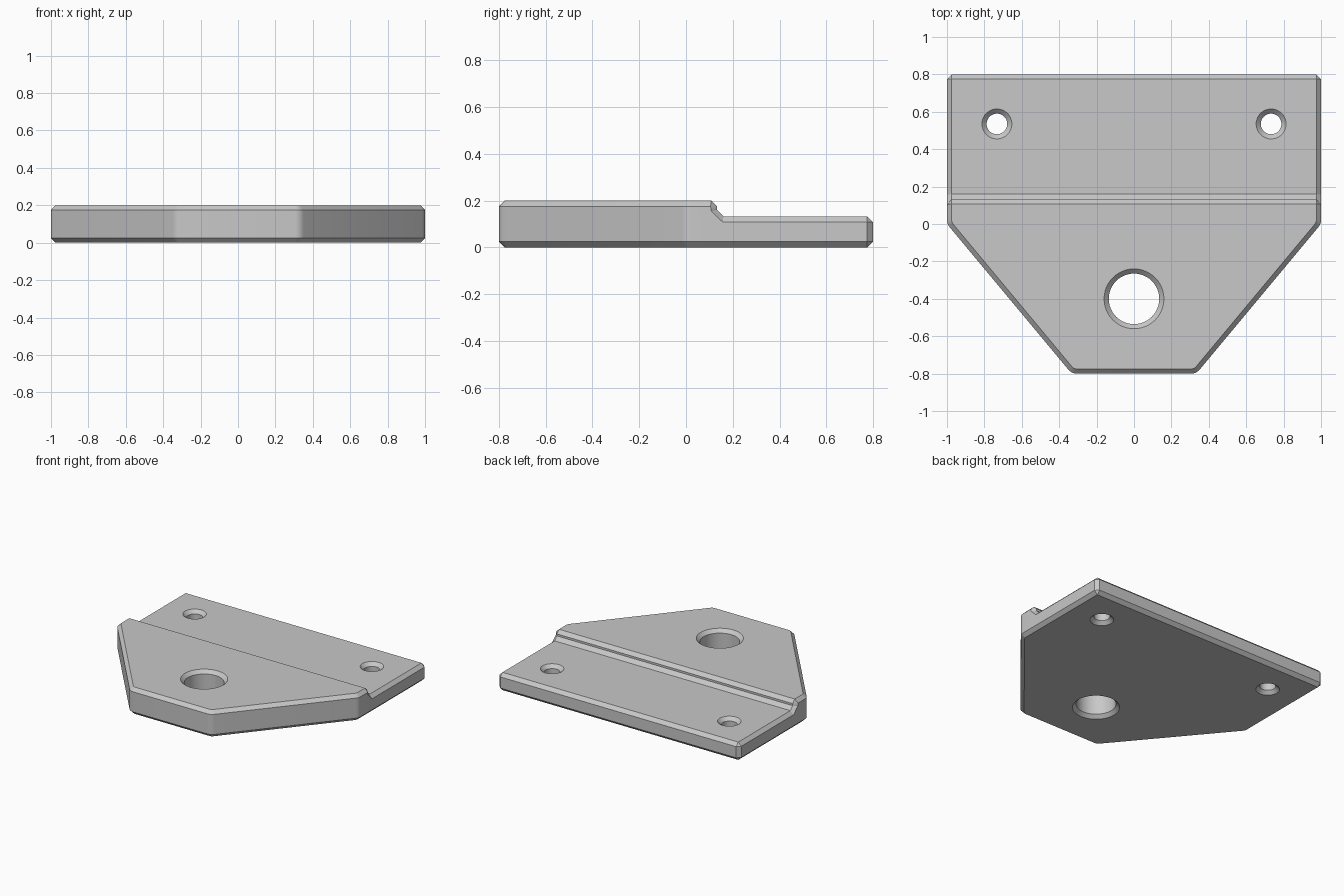
import bpy, bmesh, math

if "Cube" in bpy.data.objects:
    bpy.data.objects.remove(bpy.data.objects["Cube"])

C = 0.025          # chamfer size
R = 0.06           # corner rounding
HIGH, LOW = 0.2, 0.133

grey = bpy.data.materials.new("light grey")
grey.diffuse_color = (0.58, 0.58, 0.58, 1)
grey.use_nodes = True
grey.node_tree.nodes["Principled BSDF"].inputs["Base Color"].default_value = grey.diffuse_color


def make_object(name, bm):
    bmesh.ops.remove_doubles(bm, verts=bm.verts, dist=1e-5)
    bmesh.ops.recalc_face_normals(bm, faces=bm.faces)
    mesh = bpy.data.meshes.new(name)
    bm.to_mesh(mesh)
    bm.free()
    mesh.materials.append(grey)
    obj = bpy.data.objects.new(name, mesh)
    bpy.context.collection.objects.link(obj)
    return obj


# Stations along the right edge: rim (x, y), inset (x, y), top rim (y, z), top inset z
stations = []


def station(fx, fy, ix, iy, top, rim_y=None, rim_z=None):
    stations.append(((fx, fy), (ix, iy),
                     (fy if rim_y is None else rim_y, top - C if rim_z is None else rim_z), top))


slant = math.atan2(-2 / 3, 0.8)      # outward direction of the slanted edge


def rounded_corner(x, y, a0, a1, steps=4):
    mid, half = (a0 + a1) / 2, (a1 - a0) / 2
    d = R / math.cos(half)
    cx, cy = x - d * math.cos(mid), y - d * math.sin(mid)
    for i in range(steps + 1):
        a = a0 + (a1 - a0) * i / steps
        c, s = math.cos(a), math.sin(a)
        station(cx + R * c, cy + R * s, cx + (R - C) * c, cy + (R - C) * s, HIGH)


rounded_corner(1 / 3, -0.8, -math.pi / 2, slant)
rounded_corner(1, 0, slant, 0)
# Step down to the thin rear flange
for y, top, rim_y, rim_z in ((0.108, HIGH, 0.105, 0.175), (0.133, 0.175, 0.108, 0.158),
                             (0.133, 0.16, 0.108, 0.155), (0.16, LOW, 0.157, 0.108)):
    station(1, y, 1 - C, y, top, rim_y, rim_z)
# Chamfered rear corner
station(1, 0.8 - C, 1 - C, 0.8 - C, LOW)
station(1 - C, 0.8, 1 - C, 0.8 - C, LOW)

# Plate: lofted through the eight-point cross-sections
bm = bmesh.new()
rings = []
for (fx, fy), (ix, iy), (ry, rz), top in stations:
    right = [(ix, iy, 0), (fx, fy, C), (fx, ry, rz), (ix, iy, top)]
    left = [(-x, y, z) for x, y, z in reversed(right)]
    rings.append([bm.verts.new(p) for p in right + left])
for a, b in zip(rings, rings[1:]):
    for i in range(8):
        j = (i + 1) % 8
        bm.faces.new((a[i], a[j], b[j], b[i]))
for r in (rings[0], rings[-1]):
    for i in range(3):
        bm.faces.new((r[i], r[i + 1], r[6 - i], r[7 - i]))
bmesh.ops.remove_doubles(bm, verts=bm.verts, dist=1e-5)
bmesh.ops.dissolve_degenerate(bm, edges=bm.edges, dist=1e-5)
bmesh.ops.dissolve_limit(bm, angle_limit=math.radians(0.5), verts=bm.verts, edges=bm.edges)
plate = make_object("mounting_plate", bm)


# Holes chamfered at both ends
def hole_cutter(name, x, y, radius, height, n=48):
    e = 0.02
    profile = [(radius + C + e, -e), (radius, C), (radius, height - C), (radius + C + e, height + e)]
    bm = bmesh.new()
    loops = [[bm.verts.new((x + r * math.cos(2 * math.pi * k / n),
                            y + r * math.sin(2 * math.pi * k / n), z)) for k in range(n)]
             for r, z in profile]
    for a, b in zip(loops, loops[1:]):
        for k in range(n):
            j = (k + 1) % n
            bm.faces.new((a[k], a[j], b[j], b[k]))
    bm.faces.new(loops[0])
    bm.faces.new(loops[-1])
    cutter = make_object(name, bm)
    cutter.hide_render = True
    return cutter


cutters = [hole_cutter("large_hole_cutter", 0, -0.4, 0.135, HIGH)]
for side, x in (("left", -0.733), ("right", 0.733)):
    cutters.append(hole_cutter(side + "_hole_cutter", x, 0.535, 0.055, LOW))

bpy.context.view_layer.objects.active = plate
plate.select_set(True)
for cutter in cutters:
    cutter.select_set(False)
    mod = plate.modifiers.new("hole", 'BOOLEAN')
    mod.operation = 'DIFFERENCE'
    mod.solver = 'EXACT'
    mod.object = cutter
    bpy.ops.object.modifier_apply(modifier=mod.name)
    bpy.data.objects.remove(cutter)

bpy.ops.object.shade_smooth_by_angle(angle=math.radians(25))
